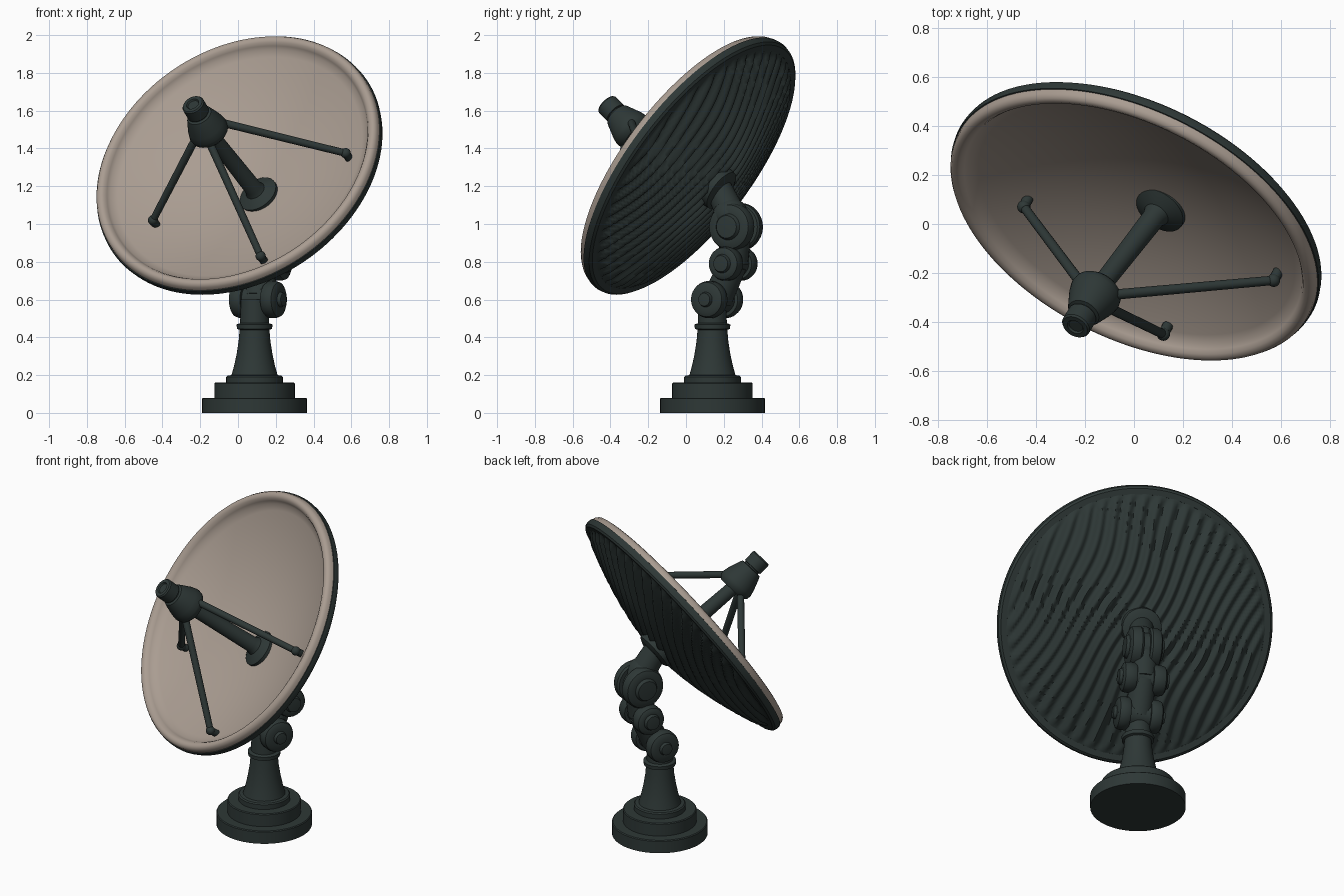
import bpy, bmesh, math
from mathutils import Vector, Matrix

if "Cube" in bpy.data.objects:
    bpy.data.objects.remove(bpy.data.objects["Cube"])


def material(name, col):
    m = bpy.data.materials.new(name)
    m.diffuse_color = (*col, 1)
    m.use_nodes = True
    m.node_tree.nodes["Principled BSDF"].inputs["Base Color"].default_value = m.diffuse_color
    return m


BEIGE = material("warm_beige", (0.40, 0.335, 0.285))
DARK = material("dark_slate", (0.027, 0.039, 0.037))


def frame(origin, axis):
    """Matrix with local z along axis and local y as close to world up as possible."""
    z = Vector(axis).normalized()
    ref = Vector((0, 0, 1)) if abs(z.z) < 0.99 else Vector((0, 1, 0))
    x = ref.cross(z).normalized()
    y = z.cross(x)
    m = Matrix((x, y, z)).transposed().to_4x4()
    m.translation = Vector(origin)
    return m


def lathe(name, profile, mtx, mat, segs=48, bump=None, angle=35):
    """Revolve (radius, height) points about local z; zero radius ends close to a point."""
    bm = bmesh.new()
    rings = []
    for r, h in profile:
        ring = []
        for i in range(1 if r == 0 else segs):
            a = 2 * math.pi * i / segs
            x, y = r * math.cos(a), r * math.sin(a)
            ring.append(bm.verts.new((x, y, h + (bump(x, y) if bump else 0))))
        rings.append(ring)
    for a, b in zip(rings, rings[1:]):
        for i in range(segs):
            j = (i + 1) % segs
            vs = [a[i % len(a)], a[j % len(a)], b[j % len(b)], b[i % len(b)]]
            vs = list(dict.fromkeys(vs))
            if len(vs) > 2:
                bm.faces.new(vs)
    bmesh.ops.recalc_face_normals(bm, faces=bm.faces)
    me = bpy.data.meshes.new(name)
    bm.to_mesh(me)
    bm.free()
    ob = bpy.data.objects.new(name, me)
    ob.matrix_world = mtx
    bpy.context.collection.objects.link(ob)
    me.materials.append(mat)
    for o in bpy.context.selected_objects:
        o.select_set(False)
    ob.select_set(True)
    bpy.context.view_layer.objects.active = ob
    bpy.ops.object.shade_smooth_by_angle(angle=math.radians(angle))
    return ob


def rod(name, p0, p1, r0, r1=None, mat=DARK, segs=24):
    p0, p1 = Vector(p0), Vector(p1)
    d = p1 - p0
    r1 = r0 if r1 is None else r1
    return lathe(name, [(0, 0), (r0, 0), (r1, d.length), (0, d.length)], frame(p0, d), mat, segs)


def ball(name, p, r):
    pts = [(r * math.sin(math.pi * i / 12) if 0 < i < 12 else 0, -r * math.cos(math.pi * i / 12))
           for i in range(13)]
    return lathe(name, pts, frame(p, (0, 0, 1)), DARK, 20)


# Dish axis and rim centre
N = Vector((-0.378, -0.737, 0.56)).normalized()
C = Vector((0, 0, 1.32))
DISH = frame(C, N)

# Dish front: shallow bowl with a rolled lip
bowl = [(0.735 * i / 20, -0.185 + 0.175 * (i / 20) ** 2) for i in range(21)]
lip = [(0.745, 0.01), (0.757, 0.027), (0.775, 0.035), (0.792, 0.03), (0.803, 0.015), (0.806, -0.008)]
lathe("dish_front", bowl + lip, DISH, BEIGE, 128, angle=60)

# Dark rim band behind the lip
lathe("dish_rim", [(0.80, -0.006), (0.811, -0.008), (0.813, -0.025), (0.808, -0.045),
                   (0.795, -0.056), (0.76, -0.056), (0.75, -0.03)], DISH, DARK, 128)


# Dish back: shallow cone-like shell with wavy ribs
def ribs(x, y):
    r = math.hypot(x, y)
    fade = max(0, min(1, (0.765 - r) / 0.04)) * min(1, r / 0.15)
    t = math.radians(-18)
    s = x * math.cos(t) - y * math.sin(t)
    w = x * math.sin(t) + y * math.cos(t)
    s += 0.035 * math.sin(4.2 * w + 2.5 * s) + 0.012 * math.sin(9 * w - 4 * s)
    return -0.016 * fade * math.sin(2 * math.pi * s / 0.075)


back = [(0.775 * i / 60, -0.235 + 0.185 * (i / 60) ** 1.7) for i in range(61)]
lathe("dish_back", back, DISH, DARK, 240, bump=ribs, angle=60)

# Feed tube with flared flange on the bowl
FOOT = Vector((0.108, 0.06, 1.155))
HEAD = Vector((-0.145, -0.265, 1.475))
tube_len = (HEAD - FOOT).length
lathe("feed_tube", [(0, -0.03), (0.11, -0.03), (0.11, 0.008), (0.085, 0.022), (0.055, 0.035), (0.047, 0.06),
                    (0.04, tube_len), (0, tube_len)], frame(FOOT, (HEAD - FOOT)), DARK, 40)

# Feed horn
TIP = Vector((-0.24, -0.42, 1.635))
lathe("feed_horn", [(0, -0.01), (0.085, -0.01), (0.104, 0.01), (0.108, 0.035), (0.10, 0.07), (0.075, 0.14),
                    (0.068, 0.155), (0.052, 0.158), (0.052, 0.166), (0.061, 0.168), (0.061, 0.235),
                    (0.055, 0.243), (0.035, 0.243), (0.03, 0.235), (0, 0.235)],
      frame(HEAD, TIP - HEAD), DARK, 40)

# Three support struts with ball feet
for i, (foot, top) in enumerate([
        ((0.57, -0.23, 1.375), (-0.10, -0.29, 1.54)),
        ((-0.45, 0.07, 1.02), (-0.21, -0.25, 1.48)),
        ((0.12, -0.45, 0.83), (-0.15, -0.32, 1.43))]):
    rod(f"strut_{i + 1}", foot, top, 0.019, 0.021, segs=16)
    ball(f"strut_foot_{i + 1}", foot, 0.027)
    rod(f"strut_pin_{i + 1}", foot, Vector(foot) - N * 0.05, 0.022, segs=16)

# Stepped pedestal with flared column
BX, BY = 0.0875, 0.14
lathe("pedestal", [(0, 0), (0.277, 0), (0.277, 0.075), (0.272, 0.08), (0.213, 0.08), (0.213, 0.155),
                   (0.208, 0.16), (0.15, 0.16), (0.15, 0.19), (0.143, 0.197), (0.122, 0.2), (0.108, 0.25),
                   (0.095, 0.31), (0.084, 0.38), (0.079, 0.44), (0.093, 0.445), (0.095, 0.468),
                   (0.076, 0.475), (0.074, 0.6), (0, 0.6)], frame((BX, BY, 0), (0, 0, 1)), DARK, 64)

# Elbow joints: paired rounded drums on a cross axis
AX = Vector((0.89, -0.456, 0)).normalized()
J1, J2, J3 = Vector((0.105, 0.165, 0.6)), Vector((0.14, 0.25, 0.79)), Vector((0.15, 0.265, 0.985))


def joint(name, c, r, half, inner, nub):
    rod(name + "_core", c - AX * half * 0.8, c + AX * half * 0.8, r * 0.75)
    for side in (-1, 1):
        lathe(f"{name}_drum_{'left' if side < 0 else 'right'}",
              [(0, inner), (r * 0.93, inner), (r, inner + 0.012), (r, half - 0.03), (r * 0.93, half - 0.01),
               (r * 0.75, half), (nub, half), (nub * 0.85, half + 0.018), (0, half + 0.022)],
              frame(c, AX * side), DARK, 40)


joint("lower_joint", J1, 0.098, 0.135, 0.06, 0.04)
joint("middle_joint", J2, 0.09, 0.13, 0.05, 0.05)
joint("upper_joint", J3, 0.125, 0.095, 0.02, 0.07)

# Arm links and neck to the dish
rod("lower_link", J1, J2, 0.08, 0.075)
rod("upper_link", J2, J3, 0.078, 0.085)
APEX = C - N * 0.235
ball("neck_ball", J3 + Vector((-0.005, -0.03, 0.06)), 0.095)
rod("neck", J3 + Vector((0, -0.02, 0.05)), APEX, 0.08, 0.07)
lathe("back_plate", [(0, -0.035), (0.085, -0.035), (0.115, -0.02), (0.12, 0.03), (0, 0.03)],
      frame(APEX, N), DARK, 40)
